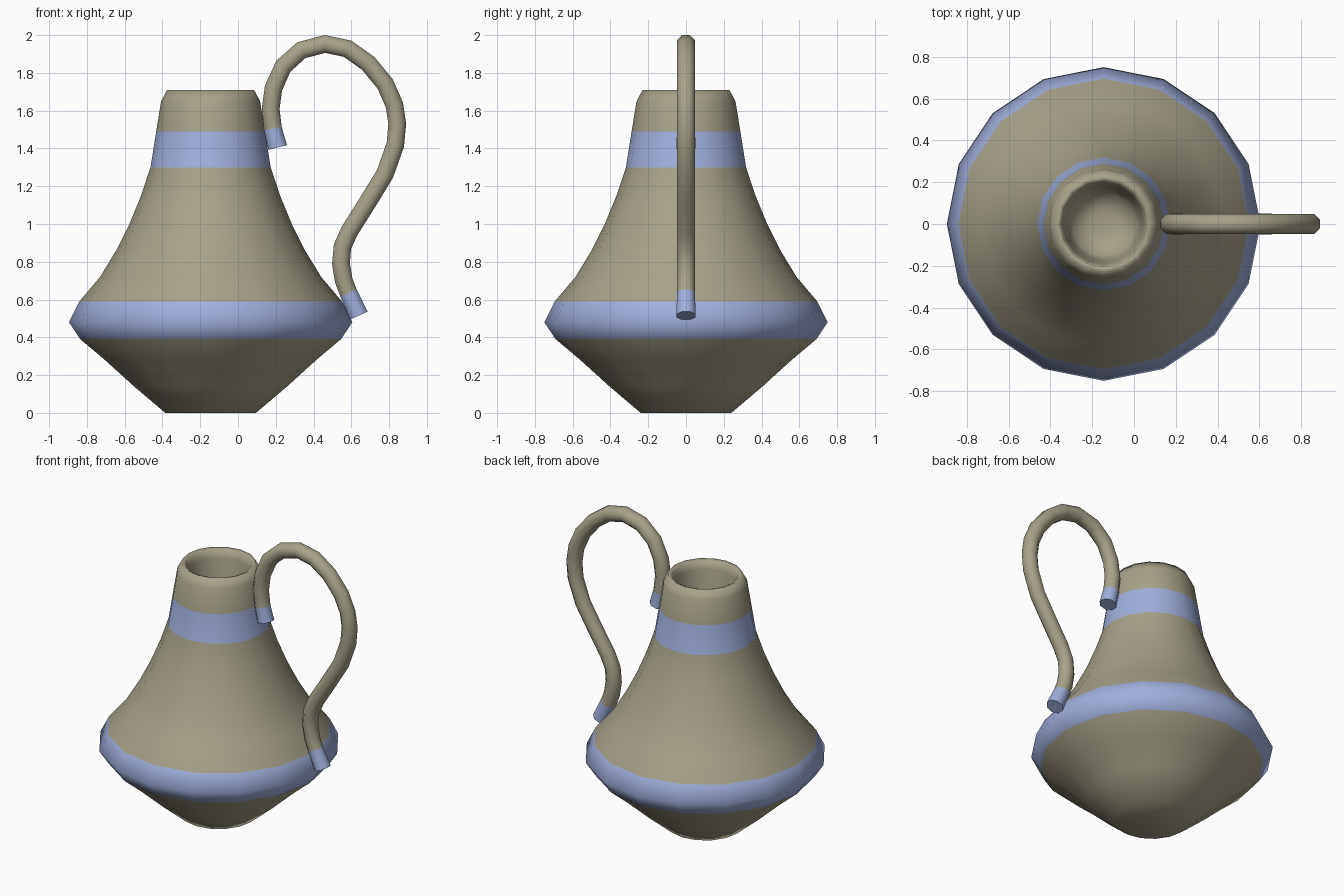
import bpy, bmesh, math
from mathutils import Vector

if "Cube" in bpy.data.objects:
    bpy.data.objects.remove(bpy.data.objects["Cube"])


def material(name, rgb):
    m = bpy.data.materials.new(name)
    m.diffuse_color = (*rgb, 1)
    m.use_nodes = True
    m.node_tree.nodes["Principled BSDF"].inputs["Base Color"].default_value = m.diffuse_color
    return m


CLAY = material("clay", (0.39, 0.36, 0.25))
BLUE = material("blue_glaze", (0.35, 0.43, 0.72))


def skin(name, rings, blue_spans, flat_caps):
    """Join a list of vertex rings into a closed tube with end caps."""
    bm = bmesh.new()
    loops = [[bm.verts.new(p) for p in ring] for ring in rings]
    n = len(loops[0])
    for i in range(len(loops) - 1):
        for j in range(n):
            k = (j + 1) % n
            f = bm.faces.new((loops[i][j], loops[i][k], loops[i + 1][k], loops[i + 1][j]))
            f.smooth = True
            f.material_index = int(i in blue_spans)
    for loop, span in ((loops[0], 0), (loops[-1], len(loops) - 2)):
        f = bm.faces.new(loop)
        f.smooth = not flat_caps
        f.material_index = int(span in blue_spans)
    bmesh.ops.recalc_face_normals(bm, faces=bm.faces)
    me = bpy.data.meshes.new(name)
    bm.to_mesh(me)
    bm.free()
    me.materials.append(CLAY)
    me.materials.append(BLUE)
    ob = bpy.data.objects.new(name, me)
    bpy.context.collection.objects.link(ob)
    return ob


# Vase body: 16-sided lathe, outside from base to rim, then down the inside
CX = -0.145
profile = [(0.24, 0), (0.405, 0.14), (0.565, 0.285), (0.69, 0.39), (0.75, 0.48),
           (0.695, 0.59), (0.585, 0.72), (0.50, 0.86), (0.43, 1.0), (0.368, 1.15),
           (0.318, 1.30), (0.288, 1.49), (0.262, 1.65), (0.23, 1.71), (0.205, 1.70),
           (0.195, 1.65), (0.175, 1.49), (0.15, 1.36), (0.07, 1.33)]
SIDES = 16
rings = [[(CX + r * math.cos(2 * math.pi * j / SIDES), r * math.sin(2 * math.pi * j / SIDES), z)
          for j in range(SIDES)] for r, z in profile]
skin("vase_body", rings, {3, 4, 10}, False)

# Handle: octagonal tube swept along a path in the x-z plane, with blue ends
path = [(0.21, 1.405), (0.185, 1.505), (0.173, 1.61), (0.188, 1.72), (0.24, 1.835),
        (0.335, 1.92), (0.46, 1.953), (0.58, 1.928), (0.69, 1.85), (0.78, 1.74),
        (0.828, 1.63), (0.843, 1.53), (0.833, 1.42), (0.778, 1.265), (0.685, 1.113),
        (0.59, 0.963), (0.553, 0.88), (0.545, 0.79), (0.56, 0.70), (0.585, 0.635), (0.64, 0.515)]
pts = [Vector((x, 0, z)) for x, z in path]
rings = []
for i, p in enumerate(pts):
    t = (pts[min(i + 1, len(pts) - 1)] - pts[max(i - 1, 0)]).normalized()
    side = Vector((t.z, 0, -t.x))
    rad = 0.055 if i in (0, len(pts) - 1) else 0.051
    angles = [math.pi / 8 + j * math.pi / 4 for j in range(8)]
    rings.append([p + side * rad * math.cos(a) + Vector((0, rad * math.sin(a), 0)) for a in angles])
skin("handle", rings, {0, len(pts) - 2}, True)
